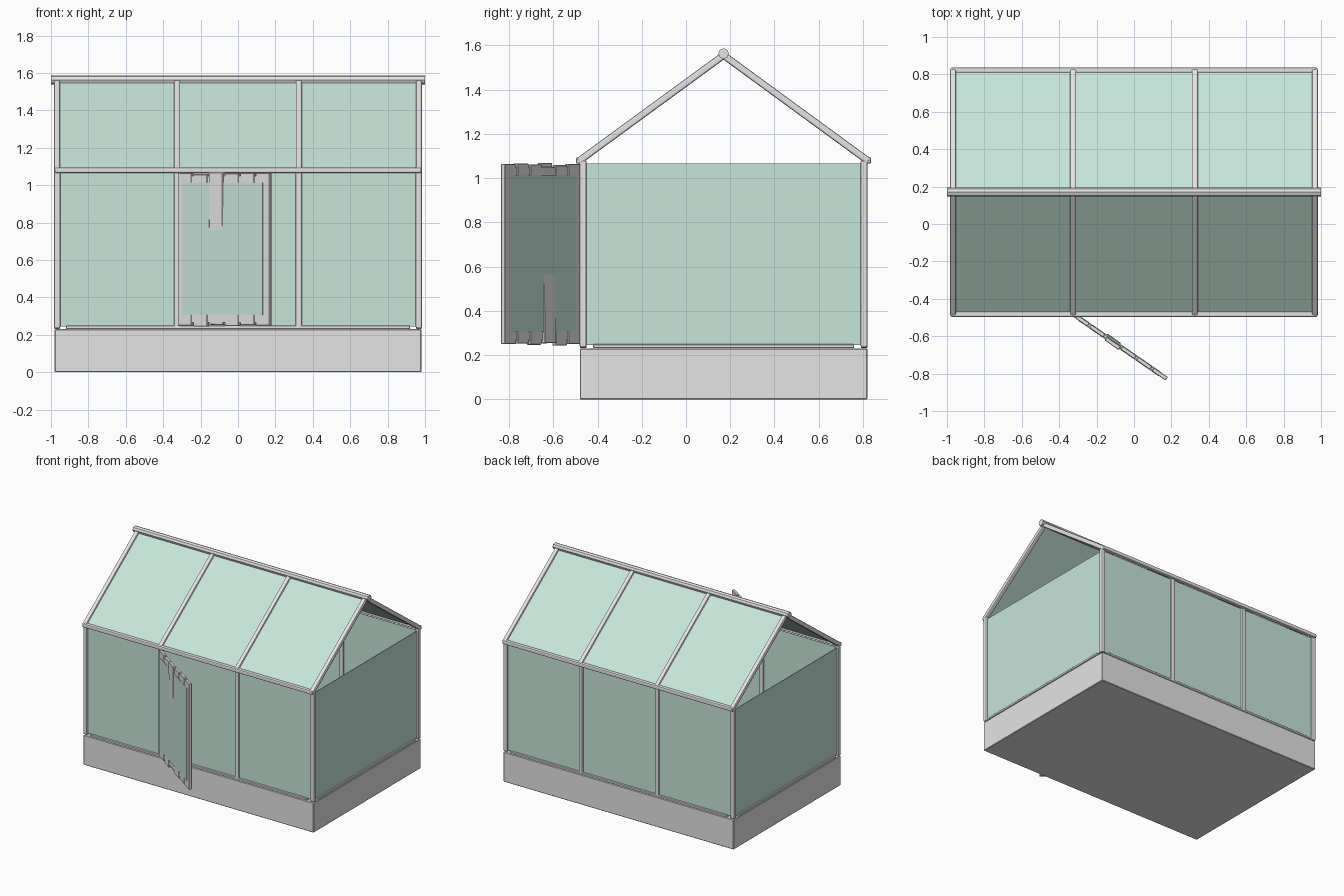
import bpy
import math
from mathutils import Vector, Matrix

cube = bpy.data.objects.get("Cube")
if cube:
    bpy.data.objects.remove(cube, do_unlink=True)


def material(name, color):
    m = bpy.data.materials.new(name)
    m.use_nodes = True
    m.diffuse_color = (*color, 1)
    m.node_tree.nodes["Principled BSDF"].inputs["Base Color"].default_value = (*color, 1)
    return m


GREY = material("light grey", (0.78, 0.78, 0.78))
GLASS = material("pale green glass", (0.57, 0.79, 0.70))


def box(name, center, size, mat, bevel=0.0, rot=None, segments=1):
    bpy.ops.mesh.primitive_cube_add(size=1)
    ob = bpy.context.object
    ob.name = name
    ob.data.transform(Matrix.Diagonal((*size, 1)))
    ob.matrix_world = Matrix.Translation(center) @ (rot or Matrix.Identity(4))
    ob.data.materials.append(mat)
    if bevel:
        mod = ob.modifiers.new("rounded edges", "BEVEL")
        mod.width = bevel
        mod.segments = segments
    return ob


def beam(name, a, b, width, depth):
    """Rounded bar from a to b."""
    a, b = Vector(a), Vector(b)
    d = b - a
    rot = d.to_track_quat("Z", "Y").to_matrix().to_4x4()
    return box(name, (a + b) / 2, (width, depth, d.length), GREY, 0.008, rot, 2)


MID = 0.17                      # depth of the ridge line
FRONT, BACK = -0.465, 0.805     # wall planes
SIDE = 0.967
BAYS = (-SIDE, -0.325, 0.325, SIDE)
SILL, EAVE, RIDGE = 0.235, 1.08, 1.555

# Foundation
box("foundation", (0, MID, 0.115), (1.96, 1.30, 0.23), GREY, 0.004)

# Long walls: sill rail, glass, posts and eave rail
for label, y, out in (("front", FRONT, -1), ("back", BACK, 1)):
    box(label + "_sill", (0, y, 0.24), (1.84, 0.03, 0.018), GREY, 0.003)
    box(label + "_glass", (0, y, 0.655), (2 * SIDE, 0.006, 0.82), GLASS)
    beam(label + "_eave_rail", (-0.98, y + out * 0.017, EAVE),
         (0.98, y + out * 0.017, EAVE), 0.03, 0.03)
    for i, x in enumerate(BAYS):
        beam(f"{label}_post_{i + 1}", (x, y, SILL), (x, y, EAVE), 0.034, 0.032)

# End walls, open above the eaves
for label, x in (("right", -SIDE), ("left", SIDE)):
    box(label + "_sill", (x, MID, 0.24), (0.03, 1.18, 0.018), GREY, 0.003)
    box(label + "_glass", (x, MID, 0.655), (0.006, BACK - FRONT, 0.82), GLASS)

# Roof slopes: glass with rafters
for label, out in (("front", -1), ("back", 1)):
    low = Vector((0, MID + out * 0.65, EAVE))
    high = Vector((0, MID, RIDGE))
    d = high - low
    tilt = Matrix.Rotation(math.atan2(d.z, d.y), 4, "X")
    box(label + "_roof_glass", (low + high) / 2, (2 * SIDE, d.length, 0.006), GLASS, rot=tilt)
    for i, x in enumerate(BAYS):
        shift = Vector((x, 0, 0))
        beam(f"{label}_rafter_{i + 1}", low + shift - d * 0.01, high + shift, 0.032, 0.032)

# Ridge bar
bpy.ops.mesh.primitive_cylinder_add(vertices=8, radius=0.024, depth=2, location=(0, MID, 1.563),
                                    rotation=(0, math.pi / 2, 0))
ridge = bpy.context.object
ridge.name = "ridge_bar"
ridge.data.materials.append(GREY)

# Door standing open, hinged at the second post
hinge = Vector((-0.322, -0.485, 0))
swing = Matrix.Rotation(math.atan2(-0.345, 0.5), 4, "Z")
frame = Matrix.Translation(hinge) @ swing
BOARDS = 6
PITCH = 0.61 / BOARDS
for i in range(BOARDS):
    u = PITCH * (i + 0.5)
    drop = (0, 0.006, -0.004, 0.003, -0.002, 0)[i]
    twist = Matrix.Identity(4)
    if i == 2:                  # one board sits crooked
        twist = Matrix.Rotation(0.02, 4, "X") @ Matrix.Rotation(0.012, 4, "Y")
    box(f"door_board_{i + 1}", frame @ Vector((u, 0, 0.657 - drop)),
        (PITCH - 0.012, 0.022, 0.815), GREY, 0.003, swing @ twist)
for label, z in (("bottom", 0.29), ("top", 1.025)):
    box(f"door_{label}_brace", frame @ Vector((0.305, 0, z)),
        (0.59, 0.016, 0.05), GREY, 0.002, swing)
box("door_pane", frame @ Vector((0.3, 0, 0.66)), (0.52, 0.026, 0.71), GLASS, rot=swing)
